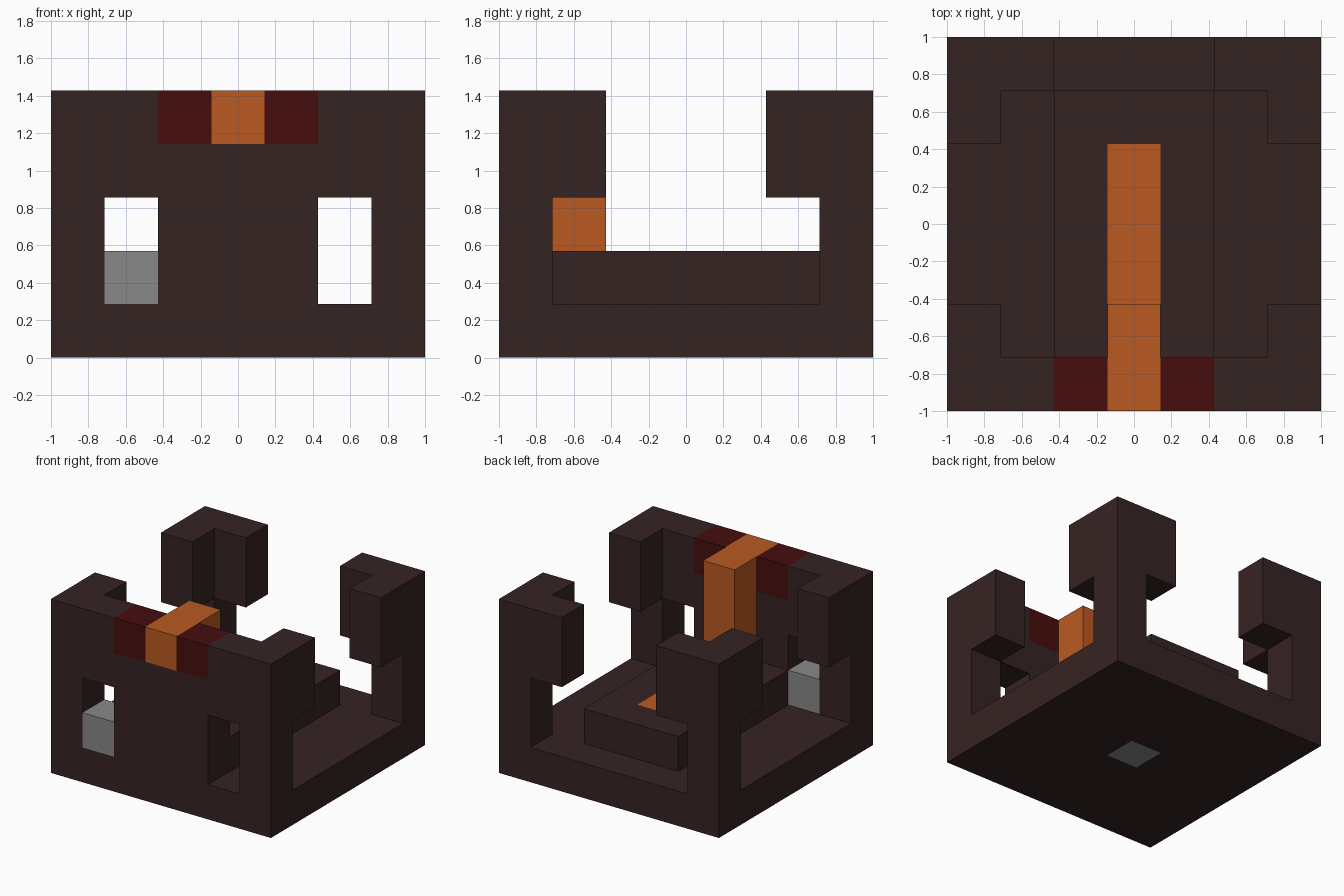
import bpy
import bmesh
from itertools import product
from mathutils import Vector

CELL = 2 / 7  # the model is laid out on a 7 x 7 x 5 block grid

if "Cube" in bpy.data.objects:
    bpy.data.objects.remove(bpy.data.objects["Cube"], do_unlink=True)


def make_material(name, hex_colour):
    srgb = [int(hex_colour[i:i + 2], 16) / 255 for i in (0, 2, 4)]
    linear = [c / 12.92 if c < 0.04045 else ((c + 0.055) / 1.055) ** 2.4 for c in srgb]
    mat = bpy.data.materials.new(name)
    mat.use_nodes = True
    mat.diffuse_color = (*linear, 1)
    mat.node_tree.nodes["Principled BSDF"].inputs["Base Color"].default_value = (*linear, 1)
    return mat


brown = make_material("dark_brown", "362323")
orange = make_material("burnt_orange", "BA5A22")
red = make_material("deep_red", "460D0D")
grey = make_material("mid_grey", "888888")


def box(x, y, z):
    """Grid cells in a block; each argument is an inclusive (first, last) range."""
    return set(product(*(range(a, b + 1) for a, b in (x, y, z))))


def mirrored(cells):
    return {(6 - x, y, z) for x, y, z in cells}


def part(name, cells, mat):
    """Build the outer skin of a set of grid cells as one clean mesh."""
    bm = bmesh.new()
    for cell in cells:
        for axis, side in product(range(3), (0, 1)):
            step = [0, 0, 0]
            step[axis] = 1 if side else -1
            if tuple(c + s for c, s in zip(cell, step)) in cells:
                continue
            corners = []
            for u, v in ((0, 0), (1, 0), (1, 1), (0, 1)):
                p = Vector(cell)
                p[axis] += side
                p[(axis + 1) % 3] += u
                p[(axis + 2) % 3] += v
                corners.append(bm.verts.new((p - Vector((3.5, 3.5, 0))) * CELL))
            bm.faces.new(corners if side else corners[::-1])
    bmesh.ops.remove_doubles(bm, verts=bm.verts[:], dist=0.001)
    bmesh.ops.dissolve_limit(bm, angle_limit=0.01, verts=bm.verts[:], edges=bm.edges[:])
    mesh = bpy.data.meshes.new(name)
    bm.to_mesh(mesh)
    bm.free()
    mesh.materials.append(mat)
    obj = bpy.data.objects.new(name, mesh)
    bpy.context.collection.objects.link(obj)
    return obj


# Floor slab with a grey core block showing underneath
core = box((3, 3), (3, 3), (0, 0))
part("floor_base", box((0, 6), (0, 6), (0, 0)) - core, brown)
part("floor_core", core, grey)

# Orange post with its forward arm and the strip along the plinth
orange_cells = (box((3, 3), (0, 1), (4, 4)) | box((3, 3), (1, 1), (1, 4))
                | box((3, 3), (2, 4), (1, 1)))
part("orange_post_and_strip", orange_cells, orange)
part("centre_plinth", box((2, 4), (1, 5), (1, 1)) - orange_cells, brown)

# Front wall with two windows, a notch for the top band, and short corner returns
window = box((1, 1), (0, 0), (1, 2))
front_return = box((0, 0), (1, 1), (3, 4))
front_wall = box((0, 6), (0, 0), (1, 4)) | front_return | mirrored(front_return)
front_wall -= window | mirrored(window) | box((2, 4), (0, 0), (4, 4))
part("front_wall", front_wall, brown)
part("window_block", box((1, 1), (0, 0), (1, 1)), grey)

# Red blocks either side of the arm
red_block = box((2, 2), (0, 0), (4, 4))
part("right_red_block", red_block, red)
part("left_red_block", mirrored(red_block), red)

# Back corner posts with L-shaped heads
back_corner = (box((0, 0), (6, 6), (1, 4)) | box((0, 0), (5, 5), (3, 4))
               | box((1, 1), (6, 6), (3, 4)))
part("back_right_corner", back_corner, brown)
part("back_left_corner", mirrored(back_corner), brown)
